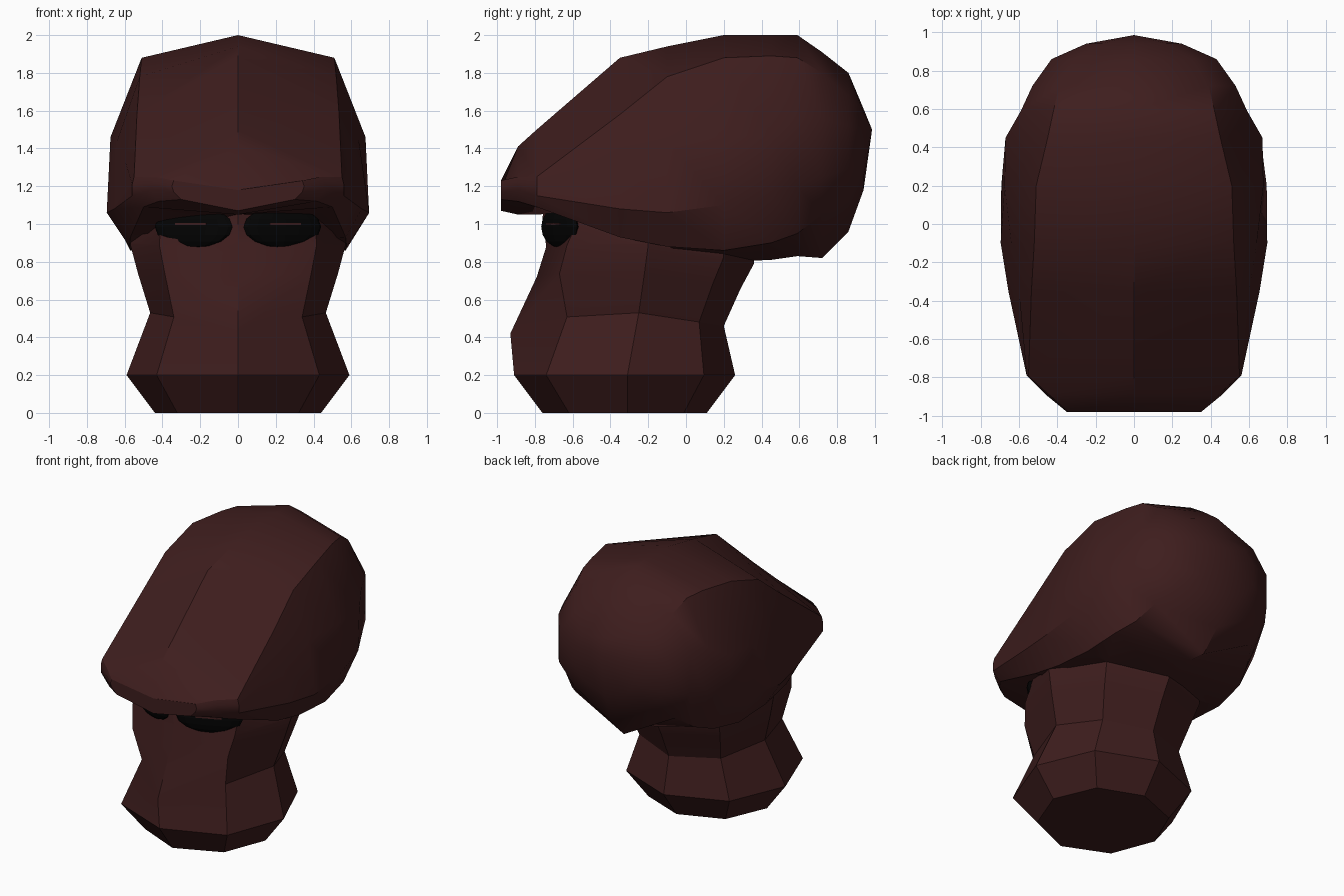
import bpy, bmesh, math
from mathutils import Matrix

if "Cube" in bpy.data.objects:
    bpy.data.objects.remove(bpy.data.objects["Cube"])


def material(name, rgb):
    m = bpy.data.materials.new(name)
    m.diffuse_color = (*rgb, 1)
    m.use_nodes = True
    m.node_tree.nodes["Principled BSDF"].inputs["Base Color"].default_value = m.diffuse_color
    return m


SKIN = material("dark maroon", (0.048, 0.0125, 0.0125))
BLACK = material("black", (0.001, 0.001, 0.001))


def finish(bm, name, mat):
    bmesh.ops.recalc_face_normals(bm, faces=bm.faces)
    me = bpy.data.meshes.new(name)
    bm.to_mesh(me)
    bm.free()
    me.materials.append(mat)
    ob = bpy.data.objects.new(name, me)
    bpy.context.collection.objects.link(ob)
    return ob


def loft(name, half_rings, tip=None):
    """Skin half rings (centre point first and last) mirrored in x."""
    bm = bmesh.new()
    rings = []
    for half in half_rings:
        full = half + [(-x, y, z) for x, y, z in half[-2:0:-1]]
        rings.append([bm.verts.new(p) for p in full])
    n = len(rings[0])
    for a, b in zip(rings, rings[1:]):
        for i in range(n):
            j = (i + 1) % n
            bm.faces.new((a[i], a[j], b[j], b[i]))
    bm.faces.new(rings[0])
    if tip:
        v = bm.verts.new(tip)
        for i in range(n):
            bm.faces.new((rings[-1][i], rings[-1][(i + 1) % n], v))
    else:
        bm.faces.new(rings[-1])
    return finish(bm, name, SKIN)


# Neck and face: eight-sided rings
# (front y, front z, cheek y, side y, side z, back y, back z, half width)
neck_rows = [
    (-.76, 0, -.62, -.31, 0, .11, 0, .44),
    (-.91, .20, -.74, -.31, .20, .26, .20, .59),
    (-.93, .42, -.63, -.25, .53, .20, .46, .465),
    (-.79, .72, -.67, -.22, .74, .29, .66, .53),
    (-.74, .88, -.63, -.20, .89, .36, .79, .57),
    (-.76, 1.03, -.57, -.20, 1.02, .36, .95, .56),
    (-.74, 1.18, -.56, -.20, 1.18, .36, 1.15, .50),
]
neck_rings = []
for yf, zf, yc, ys, zs, yb, zb, w in neck_rows:
    neck_rings.append([
        (0, yf, zf),
        (w * .73, yc, zf * .2 + zs * .8),
        (w, ys, zs),
        (w * .71, ys * .29 + yb * .71, zb * .7 + zs * .3),
        (0, yb, zb)])
head = loft("head", neck_rings)

# Cranium: sections from brow to back
# (y, ridge z, then x and z of crown edge, upper side, lower side, underside, bottom z)
cranium_rows = [
    (-.98, 1.18, .34, 1.23, .35, 1.20, .34, 1.17, .30, 1.13, 1.07),
    (-.89, 1.41, .44, 1.25, .46, 1.22, .46, 1.18, .42, 1.12, 1.05),
    (-.79, 1.50, .55, 1.25, .56, 1.21, .56, 1.15, .50, 1.09, 1.05),
    (-.35, 1.88, .535, 1.58, .60, 1.34, .655, 1.08, .57, .93, 1.08),
    (-.10, 1.94, .52, 1.78, .64, 1.44, .695, 1.06, .575, .88, .92),
    (.20, 2.00, .51, 1.88, .675, 1.46, .692, 1.10, .57, .86, .80),
    (.45, 2.00, .45, 1.89, .67, 1.47, .66, 1.16, .54, .90, .81),
    (.59, 2.00, .42, 1.88, .59, 1.56, .59, 1.20, .48, .95, .83),
    (.72, 1.91, .39, 1.80, .53, 1.56, .53, 1.25, .42, 1.05, .82),
    (.86, 1.80, .31, 1.68, .43, 1.52, .43, 1.29, .31, 1.15, .96),
    (.94, 1.61, .17, 1.59, .25, 1.50, .25, 1.34, .17, 1.25, 1.18),
]
cranium_rings = []
for y, top, *pairs, bottom in cranium_rows:
    sides = [(x, y, z) for x, z in zip(pairs[0::2], pairs[1::2])]
    cranium_rings.append([(0, y, top)] + sides + [(0, y, bottom)])
cranium = loft("cranium", cranium_rings, (0, .985, 1.50))

# Join both into one skin
mod = head.modifiers.new("join", 'BOOLEAN')
mod.operation = 'UNION'
mod.solver = 'EXACT'
mod.object = cranium
bpy.context.view_layer.objects.active = head
head.select_set(True)
bpy.ops.object.modifier_apply(modifier="join")
bpy.data.objects.remove(cranium)
bpy.ops.object.shade_smooth_by_angle(angle=math.radians(32))

# Black eyes with a thin slit, lying on the slanted face planes
for side, label in ((1, "right"), (-1, "left")):
    place = (Matrix.Translation((side * .235, -.668, .985))
             @ Matrix.Rotation(side * math.radians(24), 4, 'Z'))
    bm = bmesh.new()
    bmesh.ops.create_uvsphere(bm, u_segments=16, v_segments=8, radius=1,
                              matrix=place @ Matrix.Diagonal((.225, .04, .11, 1)))
    finish(bm, label + "_eye", BLACK)
    bm = bmesh.new()
    bmesh.ops.create_cube(bm, size=1, matrix=place @ Matrix.Translation((0, -.037, .015))
                          @ Matrix.Diagonal((.18, .009, .012, 1)))
    finish(bm, label + "_eye_slit", SKIN)
